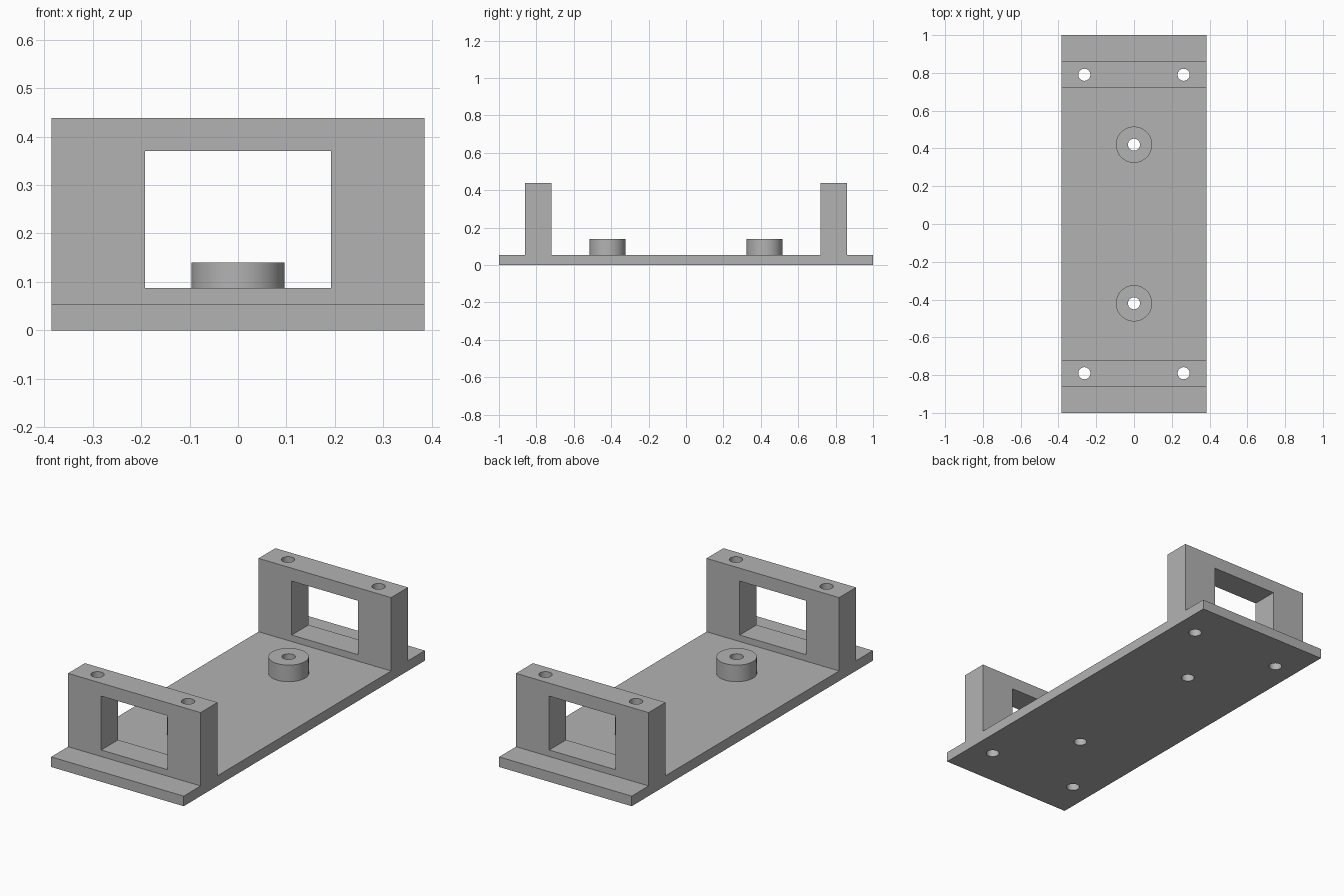
import bpy
import bmesh
from math import radians

default = bpy.data.objects.get("Cube")
if default:
    bpy.data.objects.remove(default, do_unlink=True)

HALF_X, PLATE_Z, WALL_Z = 0.385, 0.053, 0.438
WALL_IN, WALL_OUT = 0.72, 0.86
HOLE_R = 0.032

grey = bpy.data.materials.new("plain grey")
grey.use_nodes = True
colour = (0.45, 0.45, 0.45, 1)
grey.diffuse_color = colour
grey.node_tree.nodes["Principled BSDF"].inputs["Base Color"].default_value = colour


def box(name, size, centre):
    bpy.ops.mesh.primitive_cube_add(size=1, location=centre)
    ob = bpy.context.object
    ob.name = name
    ob.scale = size
    bpy.ops.object.transform_apply(location=True, rotation=False, scale=True)
    ob.data.materials.append(grey)
    return ob


def cylinder(name, radius, x, y, bottom, top):
    bpy.ops.mesh.primitive_cylinder_add(vertices=48, radius=radius, depth=top - bottom,
                                        location=(x, y, (top + bottom) / 2))
    ob = bpy.context.object
    ob.name = name
    ob.data.materials.append(grey)
    return ob


def combine(target, tool, operation):
    mod = target.modifiers.new(operation.lower(), 'BOOLEAN')
    mod.operation = operation
    mod.solver = 'EXACT'
    mod.object = tool
    bpy.context.view_layer.objects.active = target
    bpy.ops.object.modifier_apply(modifier=mod.name)
    bpy.data.objects.remove(tool, do_unlink=True)


# Base plate and both end walls: one side profile extruded across the width
half = [(WALL_IN, PLATE_Z), (WALL_IN, WALL_Z), (WALL_OUT, WALL_Z),
        (WALL_OUT, PLATE_Z), (1, PLATE_Z), (1, 0)]
profile = half + [(-y, z) for y, z in reversed(half)]
bm = bmesh.new()
face = bm.faces.new([bm.verts.new((-HALF_X, y, z)) for y, z in profile])
extruded = bmesh.ops.extrude_face_region(bm, geom=[face])
new_verts = [g for g in extruded["geom"] if isinstance(g, bmesh.types.BMVert)]
bmesh.ops.translate(bm, verts=new_verts, vec=(2 * HALF_X, 0, 0))
bmesh.ops.recalc_face_normals(bm, faces=bm.faces[:])
mesh = bpy.data.meshes.new("mounting_bracket")
bm.to_mesh(mesh)
bm.free()
mesh.materials.append(grey)
bracket = bpy.data.objects.new("mounting_bracket", mesh)
bpy.context.collection.objects.link(bracket)

for side in (-1, 1):
    # Round boss standing on the plate, with its bore
    boss_y = 0.42 * side
    combine(bracket, cylinder("boss", 0.096, 0, boss_y, PLATE_Z / 2, 0.14), 'UNION')
    combine(bracket, cylinder("bore", HOLE_R, 0, boss_y, -0.1, 0.3), 'DIFFERENCE')
    # Rectangular window through the wall
    wall_y = (WALL_IN + WALL_OUT) / 2 * side
    window = box("window", (0.384, 0.3, 0.283), (0, wall_y, 0.2285))
    combine(bracket, window, 'DIFFERENCE')
    # Vertical screw holes through the wall posts
    for x in (-0.263, 0.263):
        combine(bracket, cylinder("screw_hole", HOLE_R, x, wall_y, -0.1, 0.6), 'DIFFERENCE')

bpy.ops.object.select_all(action='DESELECT')
bracket.select_set(True)
bpy.context.view_layer.objects.active = bracket
bpy.ops.object.shade_smooth_by_angle(angle=radians(30))
